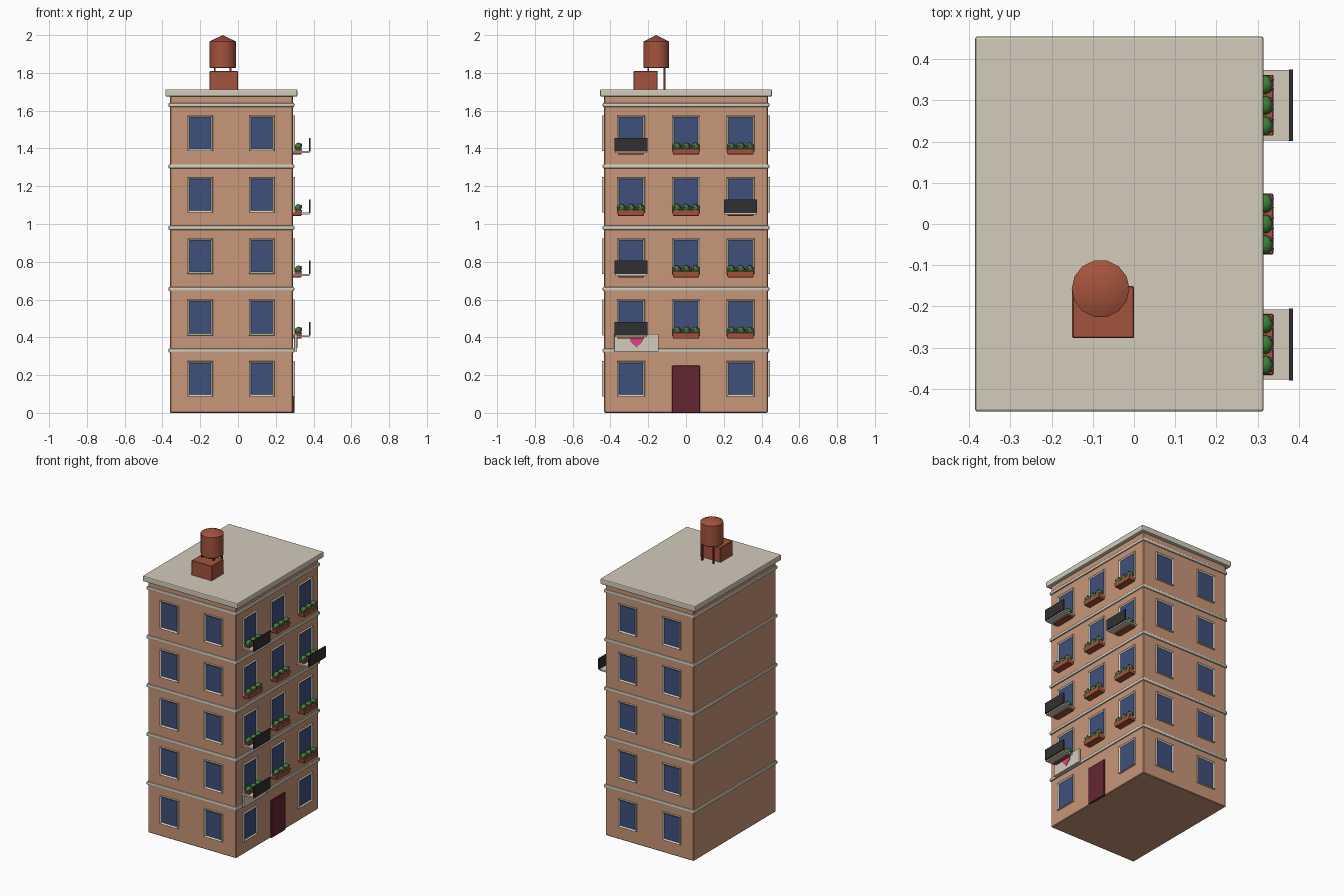
import bpy, bmesh, math
from mathutils import Matrix, Vector

if "Cube" in bpy.data.objects:
    bpy.data.objects.remove(bpy.data.objects["Cube"])


def mat(name, r, g, b):
    lin = [(c / 255 / 12.92) if c < 10 else ((c / 255 + 0.055) / 1.055) ** 2.4 for c in (r, g, b)]
    m = bpy.data.materials.new(name)
    m.diffuse_color = (*lin, 1)
    m.use_nodes = True
    m.node_tree.nodes["Principled BSDF"].inputs["Base Color"].default_value = m.diffuse_color
    return m


WALL = mat("wall_tan", 200, 150, 120)
TRIM = mat("trim_cream", 212, 204, 188)
GLASS = mat("window_blue", 62, 80, 124)
CLAY = mat("terracotta", 164, 84, 60)
DOOR = mat("door_maroon", 100, 38, 48)
IRON = mat("railing_dark", 48, 48, 48)
LEAF = mat("leaf_green", 58, 128, 56)
PINK = mat("flower_pink", 216, 66, 136)
LEG = mat("leg_brown", 108, 52, 40)

X0, X1, Y0, Y1 = -0.36, 0.29, -0.433, 0.433
STEP = 0.325


def finish(name, bm, mats):
    bmesh.ops.recalc_face_normals(bm, faces=bm.faces)
    me = bpy.data.meshes.new(name)
    bm.to_mesh(me)
    bm.free()
    for m in mats:
        me.materials.append(m)
    ob = bpy.data.objects.new(name, me)
    bpy.context.collection.objects.link(ob)
    return ob


def box(name, lo, hi, m, bevel=0.0, taper=1.0, segs=2):
    """Axis-aligned box; taper shrinks the bottom."""
    bm = bmesh.new()
    bmesh.ops.create_cube(bm, size=1)
    lo, hi = Vector(lo), Vector(hi)
    for v in bm.verts:
        if v.co.z < 0:
            v.co.x *= taper
            v.co.y *= taper
        v.co = Vector([(lo[i] + hi[i]) / 2 + v.co[i] * (hi[i] - lo[i]) for i in range(3)])
    if bevel:
        bmesh.ops.bevel(bm, geom=bm.edges[:], offset=bevel, segments=segs, profile=0.5, affect='EDGES')
    return finish(name, bm, [m])


def window(name, pos, angle, w, h=0.188):
    """Framed window facing -y, then turned by angle about z."""
    bm = bmesh.new()
    bmesh.ops.create_cube(bm, size=1)
    for v in bm.verts:
        v.co = Vector((v.co.x * w, v.co.y * 0.018 - 0.004, v.co.z * h))
    bm.normal_update()
    front = [f for f in bm.faces if f.normal.y < -0.9]
    outer = list(front[0].edges)
    bmesh.ops.inset_region(bm, faces=front, thickness=0.015)
    bmesh.ops.translate(bm, verts=front[0].verts, vec=(0, 0.009, 0))
    front[0].material_index = 1
    bmesh.ops.bevel(bm, geom=outer, offset=0.004, segments=2, profile=0.5, affect='EDGES')
    bm.transform(Matrix.Translation(pos) @ Matrix.Rotation(angle, 4, 'Z'))
    return finish(name, bm, [TRIM, GLASS])


def blobs(name, spots, radii, m, sub=2):
    bm = bmesh.new()
    for s in spots:
        bmesh.ops.create_icosphere(bm, subdivisions=sub, radius=1,
                                   matrix=Matrix.Translation(s) @ Matrix.Diagonal((*radii, 1)))
    return finish(name, bm, [m])


def flower_box(name, y, z):
    box(name + "_planter", (0.288, y - 0.074, z), (0.338, y + 0.074, z + 0.032), CLAY, 0.002, 0.92, 1)
    blobs(name + "_leaves", [(0.319, y + d, z + 0.043) for d in (-0.05, 0, 0.05)],
          (0.018, 0.023, 0.02), LEAF)
    blobs(name + "_flowers", [(0.334, y + d, z + 0.046 + 0.008 * (i % 2))
                              for i, d in enumerate((-0.06, -0.035, -0.01, 0.015, 0.04, 0.062))],
          (0.006, 0.006, 0.006), PINK, 1)


def balcony(name, y, z):
    box(name + "_slab", (0.288, y - 0.085, z + 0.004), (0.378, y + 0.085, z + 0.014), TRIM)
    box(name + "_railing", (0.376, y - 0.087, z + 0.012), (0.385, y + 0.087, z + 0.084), IRON)


# Building body, floor bands and roof slab
box("building_body", (X0, Y0, 0), (X1, Y1, 1.69), WALL, 0.004, segs=1)
for i in range(1, 6):
    z = STEP * i + 0.005
    box(f"floor_band_{i}", (X0 - 0.008, Y0 - 0.008, z - 0.011), (X1 + 0.008, Y1 + 0.008, z + 0.011),
        TRIM, 0.006)
box("roof_slab", (-0.385, -0.455, 1.675), (0.314, 0.455, 1.713), TRIM, 0.006)

# Windows, flower boxes and balconies on each floor (left wall is blank)
for f in range(5):
    zc = 0.18 + STEP * f
    for i, x in enumerate((-0.2, 0.125)):
        window(f"front_window_{f}_{i}", (x, Y0, zc), 0, 0.134)
        window(f"back_window_{f}_{i}", (x, Y1, zc), math.pi, 0.134)
    for i, y in enumerate((-0.292, 0, 0.288)):
        if f == 0 and i == 1:
            continue
        window(f"street_window_{f}_{i}", (X1, y, zc), math.pi / 2, 0.148)
        if f > 0:
            zb = 0.393 + STEP * (f - 1)
            flower_box(f"flowers_{f}_{i}", y, zb)
            if (f, i) in ((1, 0), (2, 0), (3, 2), (4, 0)):
                balcony(f"balcony_{f}_{i}", y, zb + 0.004)

# Street door
box("door", (0.28, -0.073, 0), (0.299, 0.073, 0.25), DOOR, 0.002, segs=1)

# Banner with heart
box("banner", (0.297, -0.381, 0.324), (0.313, -0.145, 0.418), TRIM, 0.004)
bm = bmesh.new()
pts = []
for k in range(24):
    t = 2 * math.pi * k / 24
    u = 16 * math.sin(t) ** 3
    v = 13 * math.cos(t) - 5 * math.cos(2 * t) - 2 * math.cos(3 * t) - math.cos(4 * t)
    pts.append(bm.verts.new((0.312, -0.262 + u * 0.0022, 0.379 + v * 0.0021)))
face = bm.faces.new(pts)
ext = bmesh.ops.extrude_face_region(bm, geom=[face])
bmesh.ops.translate(bm, vec=(0.004, 0, 0), verts=[g for g in ext["geom"] if isinstance(g, bmesh.types.BMVert)])
finish("banner_heart", bm, [PINK])

# Roof box and water tank on four legs
box("roof_box", (-0.15, -0.277, 1.705), (0, -0.15, 1.81), CLAY, 0.003, segs=1)
TX, TY = -0.081, -0.157
for i, (a, b) in enumerate(((-1, -1), (1, -1), (1, 1), (-1, 1))):
    x, y = TX + a * 0.042, TY + b * 0.043
    box(f"tank_leg_{i}", (x - 0.005, y - 0.005, 1.705), (x + 0.005, y + 0.005, 1.835), LEG)
bm = bmesh.new()
N = 14
rings = []
for r, z in ((0.066, 1.825), (0.07, 1.829), (0.07, 1.966)):
    rings.append([bm.verts.new((TX + r * math.cos(2 * math.pi * k / N), TY + r * math.sin(2 * math.pi * k / N), z))
                  for k in range(N)])
tip = bm.verts.new((TX, TY, 2.0))
bm.faces.new(rings[0])
for k in range(N):
    n = (k + 1) % N
    for a, b in zip(rings, rings[1:]):
        bm.faces.new((a[k], a[n], b[n], b[k]))
    bm.faces.new((rings[-1][k], rings[-1][n], tip))
finish("water_tank", bm, [CLAY])

# Smooth only the rounded parts
for ob in bpy.context.collection.objects:
    if ob.name == "water_tank" or "band" in ob.name or "leaves" in ob.name:
        bpy.ops.object.select_all(action='DESELECT')
        ob.select_set(True)
        bpy.context.view_layer.objects.active = ob
        bpy.ops.object.shade_smooth_by_angle(angle=math.radians(28))
